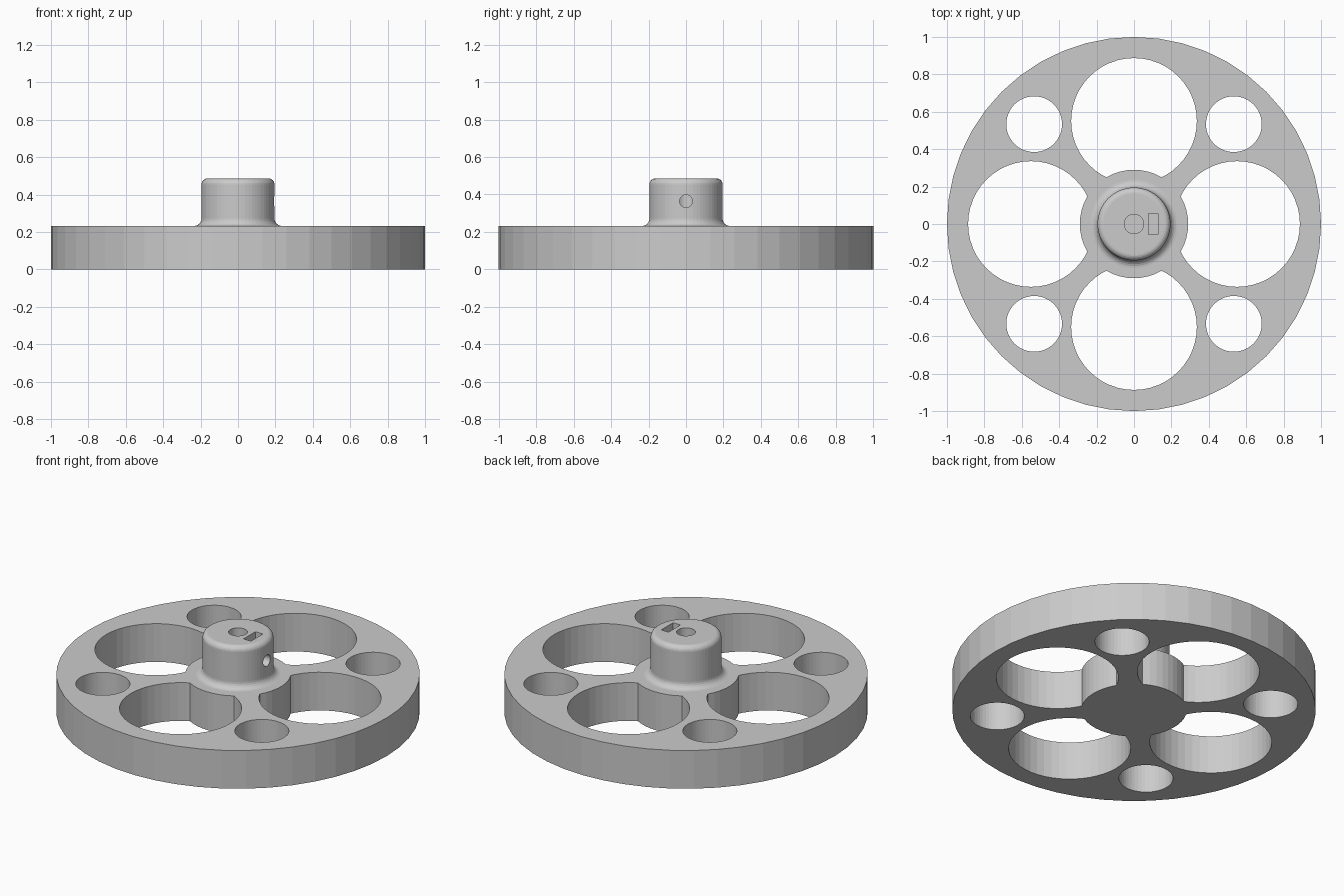
import bpy, bmesh, math
from mathutils import Matrix, Vector

if "Cube" in bpy.data.objects:
    bpy.data.objects.remove(bpy.data.objects["Cube"])

PLATE_H, TOP = 0.232, 0.486


def make_object(name, bm, helper=False):
    bmesh.ops.recalc_face_normals(bm, faces=bm.faces)
    me = bpy.data.meshes.new(name)
    bm.to_mesh(me)
    bm.free()
    ob = bpy.data.objects.new(name, me)
    bpy.context.collection.objects.link(ob)
    ob.hide_render = helper
    return ob


def cylinder(name, r, z0, z1, x=0, y=0, n=48, helper=True):
    bm = bmesh.new()
    bmesh.ops.create_cone(bm, cap_ends=True, segments=n, radius1=r, radius2=r,
                          depth=z1 - z0,
                          matrix=Matrix.Translation((x, y, (z0 + z1) / 2)))
    return make_object(name, bm, helper)


def lathe(name, profile, n=64):
    bm = bmesh.new()
    rings = [[bm.verts.new((r * math.cos(2 * math.pi * i / n),
                            r * math.sin(2 * math.pi * i / n), z))
              for i in range(n)] for r, z in profile]
    for a, b in zip(rings, rings[1:]):
        for i in range(n):
            j = (i + 1) % n
            bm.faces.new((a[i], a[j], b[j], b[i]))
    bm.faces.new(rings[0])
    bm.faces.new(rings[-1])
    return make_object(name, bm)


def boolean(ob, tool, op='DIFFERENCE'):
    m = ob.modifiers.new(op.title(), 'BOOLEAN')
    m.operation, m.object, m.solver = op, tool, 'EXACT'
    bpy.context.view_layer.objects.active = ob
    bpy.ops.object.modifier_apply(modifier=m.name)
    bpy.data.objects.remove(tool)


# wheel plate with four large and four small openings around the hub
wheel = cylinder("wheel", 1.0, 0, PLATE_H, helper=False)
for k in range(4):
    a = k * math.pi / 2
    big = cylinder("big_hole", 0.336, -0.1, 0.4,
                   0.551 * math.cos(a), 0.551 * math.sin(a))
    boolean(big, cylinder("hub_keep", 0.29, -0.3, 0.6))
    boolean(wheel, big)
    b = a + math.pi / 4
    boolean(wheel, cylinder("small_hole", 0.149, -0.1, 0.4,
                            0.755 * math.cos(b), 0.755 * math.sin(b)))

# boss with base fillet and rounded top edge
R, F, E = 0.195, 0.04, 0.032
steps = [i * math.pi / 12 for i in range(7)]
profile = [(R + F, PLATE_H - 0.06)]
profile += [(R + F - F * math.sin(t), PLATE_H + F - F * math.cos(t)) for t in steps]
profile += [(R - E + E * math.cos(t), TOP - E + E * math.sin(t)) for t in steps]
boss = lathe("boss", profile)
boolean(wheel, boss, 'UNION')

# shaft bore, set screw hole and nut slot
boolean(wheel, cylinder("shaft_bore", 0.052, 0.225, 0.6, n=32))
screw = cylinder("screw_hole", 0.034, 0.0, 0.3, n=24)
screw.data.transform(Matrix.Translation((0, 0, 0.364)) @ Matrix.Rotation(math.pi / 2, 4, 'Y'))
boolean(wheel, screw)
bm = bmesh.new()
bmesh.ops.create_cube(bm, size=1)
bmesh.ops.scale(bm, vec=Vector((0.05, 0.114, 0.3)), verts=bm.verts)
bmesh.ops.translate(bm, vec=Vector((0.102, 0, 0.45)), verts=bm.verts)
boolean(wheel, make_object("nut_slot", bm, True))
